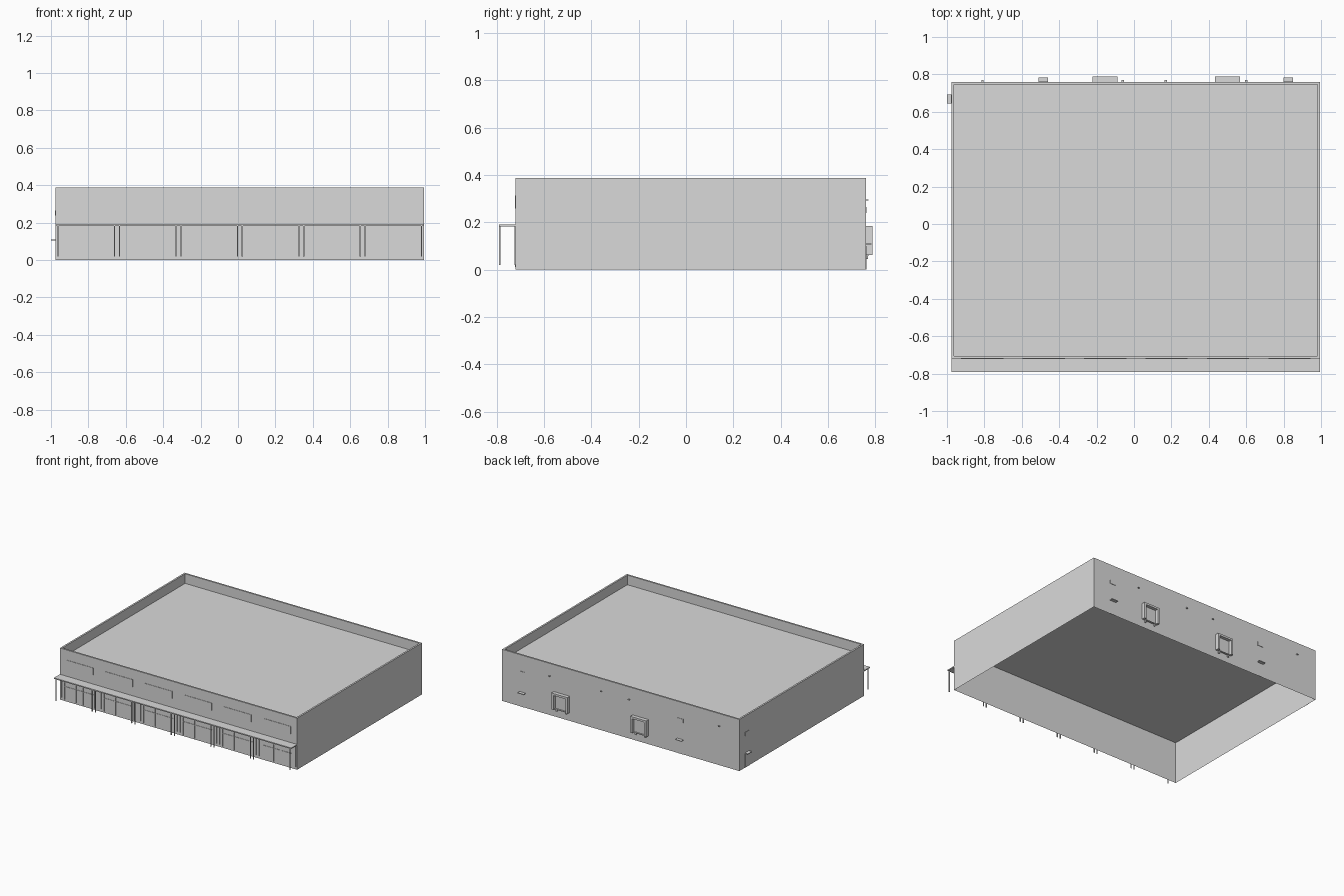
import bpy
import bmesh

if "Cube" in bpy.data.objects:
    bpy.data.objects.remove(bpy.data.objects["Cube"], do_unlink=True)

grey = bpy.data.materials.new("light_grey")
grey.use_nodes = True
colour = (0.7, 0.7, 0.7, 1)
grey.diffuse_color = colour
grey.node_tree.nodes["Principled BSDF"].inputs["Base Color"].default_value = colour

X0, X1, Y0, Y1 = -0.975, 0.995, -0.72, 0.76
TOP, ROOF, EDGE = 0.387, 0.315, 0.013


def finish(name, bm):
    mesh = bpy.data.meshes.new(name)
    bm.to_mesh(mesh)
    bm.free()
    mesh.materials.append(grey)
    obj = bpy.data.objects.new(name, mesh)
    bpy.context.collection.objects.link(obj)
    return obj


def box(name, x, y, z):
    """Box spanning the given (low, high) ranges."""
    bm = bmesh.new()
    bmesh.ops.create_cube(bm, size=1)
    for v in bm.verts:
        for i, (low, high) in enumerate((x, y, z)):
            v.co[i] = low if v.co[i] < 0 else high
    return finish(name, bm)


def ring(bm, inset, z):
    return [bm.verts.new(p) for p in (
        (X0 + inset, Y0 + inset, z), (X1 - inset, Y0 + inset, z),
        (X1 - inset, Y1 - inset, z), (X0 + inset, Y1 - inset, z))]


# Shell: open underneath, with a parapet around a sunken roof
bm = bmesh.new()
loops = [ring(bm, 0, 0), ring(bm, 0, TOP), ring(bm, EDGE, TOP), ring(bm, EDGE, ROOF)]
for a, b in zip(loops, loops[1:]):
    for i in range(4):
        j = (i + 1) % 4
        bm.faces.new((a[i], a[j], b[j], b[i]))
bm.faces.new(loops[-1])
# Ledge closing the gap between roof and outer wall
rim = ring(bm, 0.0005, ROOF)
for i in range(4):
    j = (i + 1) % 4
    bm.faces.new((rim[i], rim[j], loops[-1][j], loops[-1][i]))
finish("building_shell", bm)

# Front canopy, with one bay per shop unit
box("front_canopy", (X0, X1), (-0.79, Y0), (0.182, 0.19))
BAYS = 6
bay = (X1 - X0) / BAYS
for i in range(BAYS):
    left = X0 + i * bay
    mid = left + bay / 2
    for x in (left + 0.013, left + bay - 0.013):
        box("canopy_post", (x - 0.003, x + 0.003), (-0.789, -0.783), (0.02, 0.183))
        box("wall_post", (x - 0.003, x + 0.003), (Y0 - 0.004, Y0), (0.02, 0.183))
    box("sign_board", (mid - 0.113, mid + 0.113), (Y0 - 0.003, Y0), (0.257, 0.312))
    # Shop window frames with a door in the middle
    for x in (-0.125, -0.03, 0.03, 0.125):
        box("window_mullion", (mid + x - 0.002, mid + x + 0.002),
            (Y0 - 0.003, Y0), (0.01, 0.145))
    box("window_head", (mid - 0.127, mid + 0.127), (Y0 - 0.003, Y0), (0.141, 0.145))
    box("window_transom", (mid - 0.127, mid + 0.127), (Y0 - 0.003, Y0), (0.108, 0.111))

# Loading docks on the back wall
for x in (-0.155, 0.5):
    for s in (-1, 1):
        a, b = sorted((x + s * 0.066, x + s * 0.05))
        box("dock_jamb", (a, b), (Y1, 0.788), (0.062, 0.185))
        c, d = sorted((x + s * 0.046, x + s * 0.034))
        box("dock_bumper", (c, d), (Y1, Y1 + 0.008), (0.045, 0.06))
    box("dock_hood", (x - 0.066, x + 0.066), (Y1, 0.788), (0.17, 0.185))
    box("dock_door", (x - 0.05, x + 0.05), (Y1, Y1 + 0.004), (0.062, 0.17))
    box("dock_sill", (x - 0.05, x + 0.05), (Y1, Y1 + 0.012), (0.06, 0.066))

# Back service doors with small canopies and signs
for x in (-0.485, 0.825):
    box("service_door", (x - 0.022, x + 0.022), (Y1, Y1 + 0.002), (0, 0.1))
    box("door_canopy", (x - 0.025, x + 0.025), (Y1, 0.784), (0.105, 0.11))
    box("door_sign", (x - 0.025, x + 0.025), (Y1, Y1 + 0.003), (0.238, 0.265))

# Wall lamps
for x in (-0.81, -0.06, 0.17, 0.6):
    box("wall_lamp", (x - 0.006, x + 0.006), (Y1, 0.77), (0.291, 0.297))

# Side service door
box("side_door", (X0 - 0.002, X0), (0.645, 0.69), (0, 0.1))
box("side_canopy", (-1.0, X0), (0.645, 0.692), (0.105, 0.11))
box("side_sign", (X0 - 0.003, X0), (0.645, 0.692), (0.238, 0.265))
